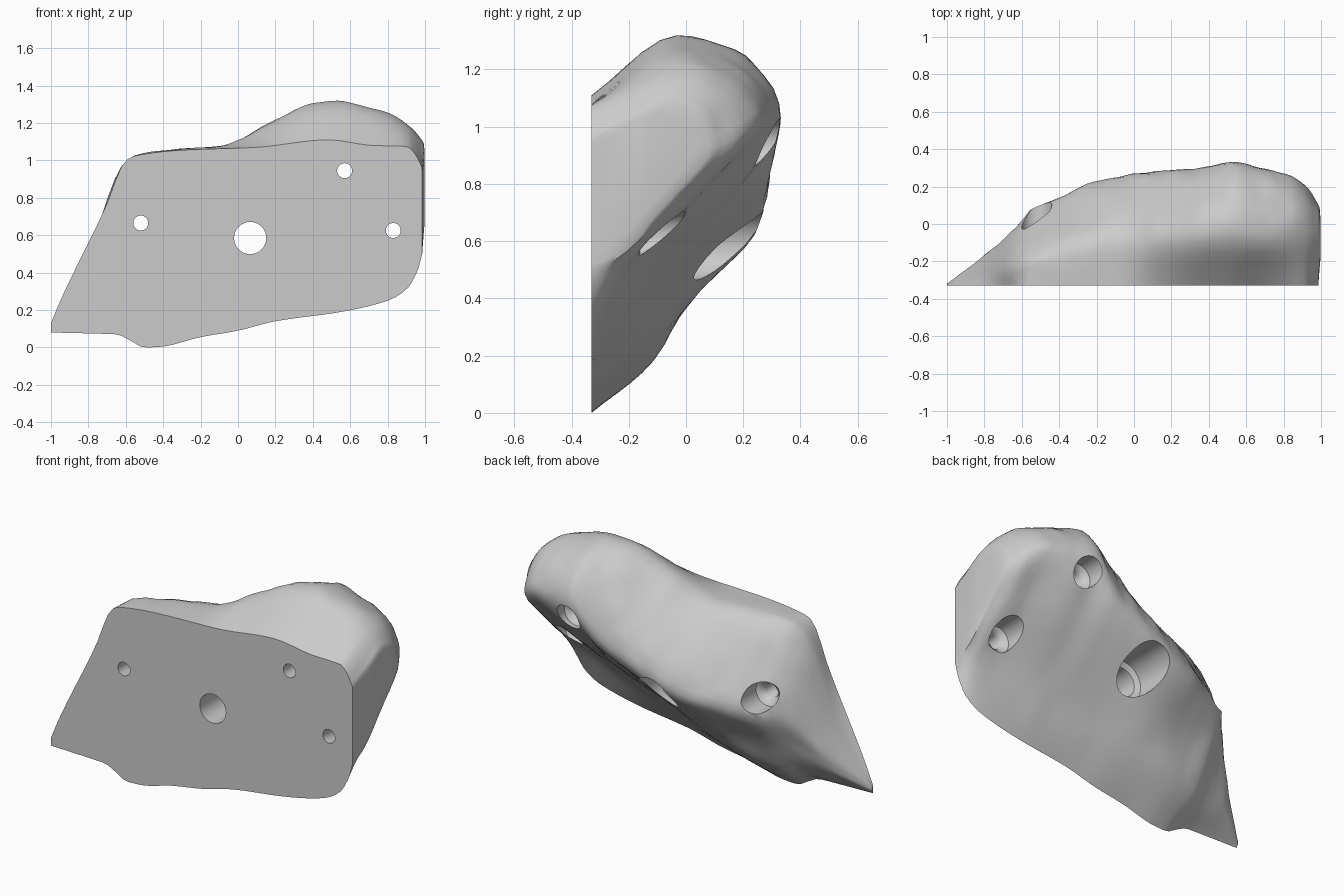
import bpy, bmesh, math
from mathutils import Vector, noise

if "Cube" in bpy.data.objects:
    bpy.data.objects.remove(bpy.data.objects["Cube"])

BACK = -0.33

# Back outline on the flat mounting face: (x, z)
BOTTOM = [(-1, .08), (-.8, .075), (-.65, .07), (-.58, .04), (-.5, 0), (-.42, .003), (-.2, .055), (0, .09),
          (.2, .14), (.55, .19), (.8, .25), (.9, .31), (.96, .41), (.985, .5)]
TOP = [(-1, .13), (-.95, .25), (-.7, .77), (-.62, .97), (-.57, 1.02), (-.3, 1.055), (.1, 1.07), (.48, 1.11),
       (.72, 1.08), (.9, 1.075), (.95, 1.03), (.985, .96)]

# Stations along x: y,z of lower knee, underside, ridge, shoulder, crest
SECTIONS = [
    (-1.0, -.325, .09, -.32, .1, -.32, .11, -.32, .12, -.325, .125),
    (-.8, -.25, .14, -.18, .24, -.165, .32, -.21, .43, -.28, .51),
    (-.62, -.19, .16, -.07, .36, -.01, .56, -.1, .79, -.24, .97),
    (-.55, -.13, .17, -.02, .38, .075, .58, -.04, .79, -.2, 1.025),
    (-.35, -.1, .2, .01, .4, .165, .61, .06, .82, -.15, 1.06),
    (-.1, -.11, .26, .06, .44, .26, .67, .16, .86, -.11, 1.075),
    (.15, -.14, .33, .07, .53, .28, .76, .2, .95, -.07, 1.19),
    (.4, -.16, .4, .14, .68, .31, .9, .23, 1.12, -.04, 1.305),
    (.55, -.17, .44, .18, .78, .325, 1.03, .2, 1.25, -.04, 1.315),
    (.8, -.2, .5, .09, .79, .27, 1.03, .18, 1.18, -.04, 1.255),
    (.92, -.22, .51, .02, .75, .2, .98, .12, 1.13, -.05, 1.18),
    (.985, -.24, .54, -.05, .73, .1, .93, .06, 1.06, -.06, 1.11),
]


def curve(keys, t):
    """Smooth interpolation through (t, value) keys without overshoot."""
    def slope(i):
        return (keys[i + 1][1] - keys[i][1]) / (keys[i + 1][0] - keys[i][0])

    def tangent(i):
        if i == 0 or i == len(keys) - 1:
            return slope(min(i, len(keys) - 2))
        a, b = slope(i - 1), slope(i)
        return 0 if a * b <= 0 else 2 * a * b / (a + b)
    i = 0
    while i < len(keys) - 2 and t > keys[i + 1][0]:
        i += 1
    h = keys[i + 1][0] - keys[i][0]
    u = (t - keys[i][0]) / h
    return (keys[i][1] * (2 * u**3 - 3 * u**2 + 1) + keys[i + 1][1] * (3 * u**2 - 2 * u**3)
            + h * (tangent(i) * (u**3 - 2 * u**2 + u) + tangent(i + 1) * (u**3 - u**2)))


def loft(name, rings):
    """Closed solid skinned through equal-length rings."""
    bm = bmesh.new()
    loops = [[bm.verts.new(p) for p in ring] for ring in rings]
    n = len(loops[0])
    for a, b in zip(loops, loops[1:]):
        for i in range(n):
            j = (i + 1) % n
            bm.faces.new((a[i], a[j], b[j], b[i]))
    bm.faces.new(loops[0])
    bm.faces.new(loops[-1])
    bmesh.ops.triangulate(bm, faces=[f for f in bm.faces if len(f.verts) > 4])
    bmesh.ops.recalc_face_normals(bm, faces=bm.faces)
    mesh = bpy.data.meshes.new(name)
    bm.to_mesh(mesh)
    bm.free()
    obj = bpy.data.objects.new(name, mesh)
    bpy.context.collection.objects.link(obj)
    return obj


def section(x, steps=5):
    """One rock cross-section from the bottom back edge to the top back edge."""
    vals = [curve([(s[0], s[k]) for s in SECTIONS], x) for k in range(1, 11)]
    pts = [(BACK, curve(BOTTOM, x))] + list(zip(vals[::2], vals[1::2])) + [(BACK, curve(TOP, x))]
    ys, zs = [list(enumerate(c)) for c in zip(*pts)]
    ring = []
    last = (len(pts) - 1) * steps
    for i in range(last + 1):
        t = i / steps
        p = Vector((x, curve(ys, t), curve(zs, t)))
        fade = min(1, (p.y - BACK) / .15)
        rough = fade * (.012 * noise.noise(p * 5) + .009 * noise.noise(p * 11))
        p.y += rough
        p.z += rough * .6
        ring.append(p)
    return ring


# Rock body, with a slightly domed right end
rings = [section(-1 + 1.91 * i / 56) for i in range(57)]
rings += [section(x) for x in (.93, .95, .965, .977, .985)]
centre = Vector((.985, BACK, .8))
edge = rings[-1]
for scale, bulge in ((.95, .008), (.8, .013)):
    rings.append([centre + (p - centre) * scale + Vector((bulge * min(1, (p.y - BACK) / .2), 0, 0))
                  for p in edge])
rock = loft("climbing_hold_rock", rings)


# Bolt and screw holes with stepped recesses
def hole_cutter(x, z, r_hole, r_seat, r_recess, floor):
    profile = [(r_hole, -.6), (r_hole, floor - .04), (r_seat, floor - .015),
               (r_recess, floor), (r_recess * 1.06, .6)]
    turn = [math.tau * i / 32 for i in range(32)]
    return loft("hole_cutter", [[(x + r * math.cos(a), y, z + r * math.sin(a)) for a in turn]
                                for r, y in profile])


HOLES = [(.065, .585, .086, .088, .12, -.01),
         (.57, .945, .04, .055, .08, .215),
         (.83, .625, .04, .055, .08, -.16),
         (-.52, .665, .04, .055, .08, -.03)]

bpy.context.view_layer.objects.active = rock
rock.select_set(True)
for h in HOLES:
    cutter = hole_cutter(*h)
    cutter.hide_render = True
    mod = rock.modifiers.new("hole", 'BOOLEAN')
    mod.operation = 'DIFFERENCE'
    mod.solver = 'EXACT'
    mod.object = cutter
    bpy.ops.object.modifier_apply(modifier=mod.name)
    bpy.data.objects.remove(cutter)

bpy.ops.object.shade_smooth_by_angle(angle=math.radians(35))
